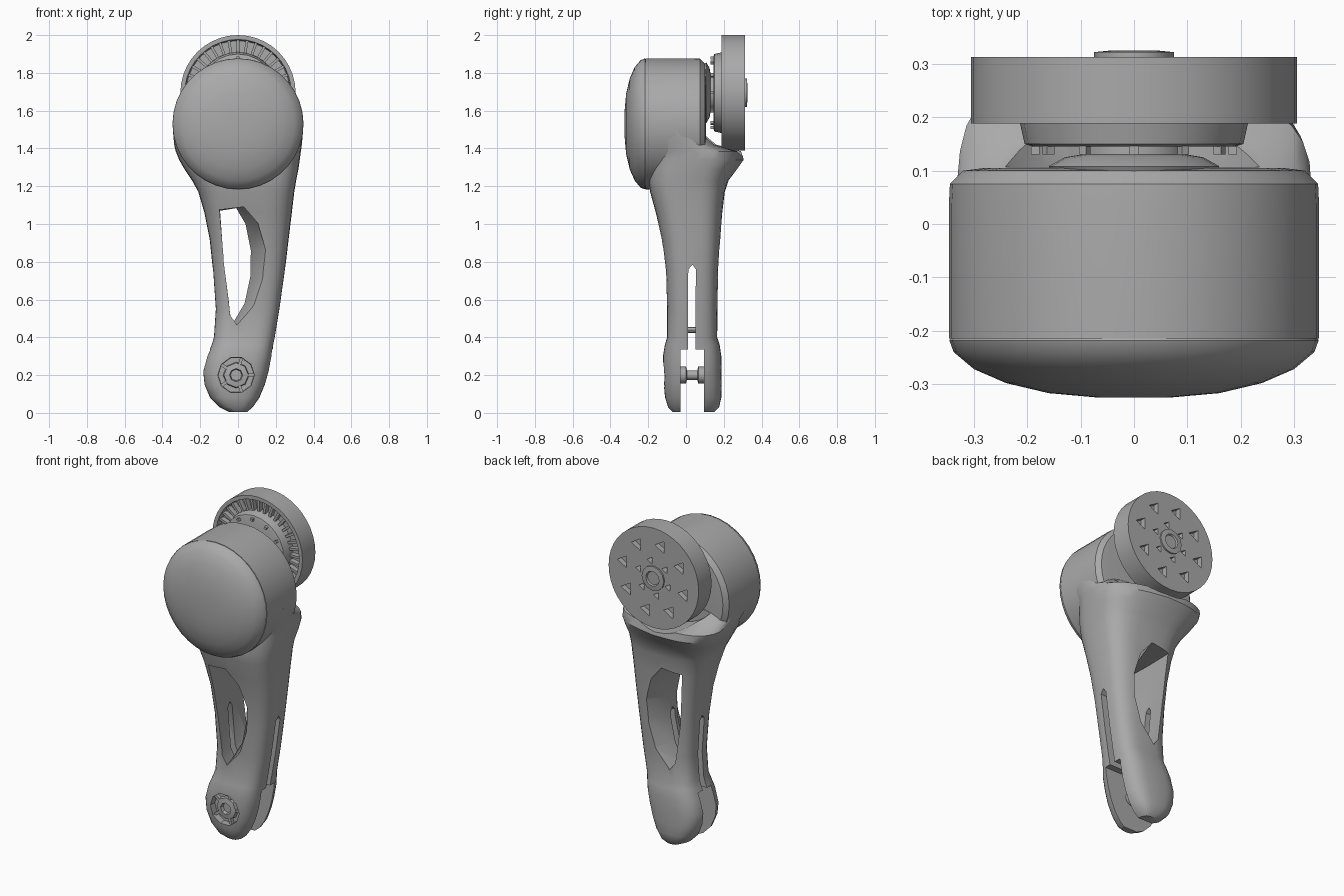
import bpy, bmesh, math
from mathutils import Matrix, Vector

if "Cube" in bpy.data.objects:
    bpy.data.objects.remove(bpy.data.objects["Cube"])

grey = bpy.data.materials.new("mid grey")
grey.use_nodes = True
grey.diffuse_color = (0.4, 0.4, 0.4, 1)
grey.node_tree.nodes["Principled BSDF"].inputs["Base Color"].default_value = (0.4, 0.4, 0.4, 1)

HOUSING_Z, WHEEL_Z, FOOT_X, FOOT_Z = 1.53, 1.695, -0.01, 0.2


def finish(bm, name):
    bmesh.ops.recalc_face_normals(bm, faces=bm.faces)
    mesh = bpy.data.meshes.new(name)
    bm.to_mesh(mesh)
    bm.free()
    ob = bpy.data.objects.new(name, mesh)
    bpy.context.collection.objects.link(ob)
    mesh.materials.append(grey)
    return ob


def loft(name, rings):
    """Skin a list of equal closed rings and cap both ends."""
    bm = bmesh.new()
    loops = [[bm.verts.new(p) for p in ring] for ring in rings]
    n = len(loops[0])
    for a, b in zip(loops, loops[1:]):
        for i in range(n):
            j = (i + 1) % n
            bm.faces.new((a[i], a[j], b[j], b[i]))
    bm.faces.new(loops[0])
    bm.faces.new(loops[-1])
    return finish(bm, name)


def lathe(name, profile, x=0, z=0, sides=36):
    """Turn (radius, y) pairs around an axis along y."""
    turns = [2 * math.pi * i / sides for i in range(sides)]
    return loft(name, [[(x + r * math.cos(t), y, z + r * math.sin(t)) for t in turns]
                       for r, y in profile])


def add_box(bm, size, centre, turn=0, pivot=(0, 0, 0)):
    m = (Matrix.Translation(pivot) @ Matrix.Rotation(turn, 4, 'Y')
         @ Matrix.Translation(centre) @ Matrix.Diagonal((*size, 1)))
    bmesh.ops.create_cube(bm, size=1, matrix=m)


def box(name, lo, hi):
    bm = bmesh.new()
    lo, hi = Vector(lo), Vector(hi)
    add_box(bm, hi - lo, (lo + hi) / 2)
    return finish(bm, name)


def cut(target, cutter):
    cutter.hide_render = True
    mod = target.modifiers.new("cut", 'BOOLEAN')
    mod.operation, mod.solver, mod.object = 'DIFFERENCE', 'EXACT', cutter
    bpy.context.view_layer.objects.active = target
    bpy.ops.object.modifier_apply(modifier=mod.name)
    bpy.data.objects.remove(cutter)


# Motor housing with a domed front cap
lathe("motor_housing", [(0.28, 0.105), (0.32, 0.10), (0.345, 0.075), (0.347, 0.035),
                        (0.347, -0.215)], z=HOUSING_Z)
lathe("housing_cap", [(0.335, -0.20), (0.346, -0.218), (0.338, -0.24), (0.30, -0.272),
                      (0.24, -0.298), (0.16, -0.317), (0.07, -0.325)], z=HOUSING_Z)

# Arm: rounded sections as (z, left x, right x, front y, back y, skew of the back lip)
sections = [
    (0.005, -0.05, 0.05, -0.07, 0.15, 0), (0.03, -0.10, 0.08, -0.095, 0.175, 0),
    (0.08, -0.15, 0.115, -0.11, 0.187, 0), (0.15, -0.18, 0.145, -0.12, 0.189, 0),
    (0.22, -0.187, 0.165, -0.122, 0.189, 0), (0.30, -0.165, 0.18, -0.122, 0.187, 0),
    (0.36, -0.14, 0.187, -0.112, 0.178, 0), (0.40, -0.128, 0.195, -0.10, 0.165, 0),
    (0.55, -0.118, 0.22, -0.10, 0.167, 0), (0.75, -0.132, 0.248, -0.108, 0.172, 0),
    (0.92, -0.15, 0.268, -0.13, 0.183, 0), (1.06, -0.178, 0.285, -0.16, 0.192, 0),
    (1.17, -0.21, 0.298, -0.19, 0.205, 0), (1.23, -0.243, 0.308, -0.20, 0.225, 0.01),
    (1.29, -0.283, 0.32, -0.20, 0.27, 0.03), (1.34, -0.312, 0.327, -0.20, 0.305, 0.05),
    (1.385, -0.33, 0.333, -0.20, 0.295, 0.06), (1.42, -0.338, 0.338, -0.20, 0.17, 0.02),
    (1.50, -0.345, 0.345, -0.20, 0.09, 0),
]


def section_ring(z, x0, x1, y0, y1, skew, sides=32):
    ring = []
    for i in range(sides):
        t = 2 * math.pi * i / sides
        c, s = math.cos(t), math.sin(t)
        u = math.copysign(abs(c) ** 0.62, c)
        v = math.copysign(abs(s) ** 0.62, s)
        y = (y0 + y1) / 2 + v * (y1 - y0) / 2 - skew * max(u, 0) * max(v, 0)
        ring.append(((x0 + x1) / 2 + u * (x1 - x0) / 2, y, z))
    return ring


arm = loft("arm", [section_ring(*s) for s in sections])

# Window through the arm, flaring towards front and back
window = [(-0.095, 1.07), (-0.01, 1.085), (0.04, 1.0), (0.068, 0.86), (0.065, 0.72),
          (0.035, 0.58), (-0.03, 0.47), (-0.055, 0.52), (-0.08, 0.8)]
flare = [(-0.4, 1.5), (-0.12, 1.5), (-0.01, 1.0), (0.06, 1.0), (0.18, 1.5), (0.5, 1.5)]
cut(arm, loft("window_cutter", [[(-0.09 + (x + 0.09) * k, y, 0.8 + (z - 0.8) * (0.96 + k * 0.04))
                                 for x, z in window] for y, k in flare]))

# Fork gap, slot above it, and the clearance under the wheel
cut(arm, box("fork_cutter", (-0.5, -0.03, -0.1), (0.5, 0.095, 0.335)))
cut(arm, loft("slot_cutter", [[(x, 0.01, 0.3), (x, 0.05, 0.3), (x, 0.052, 0.76),
                               (x, 0.035, 0.785), (x, 0.012, 0.76)] for x in (-0.5, 0.5)]))
cut(arm, lathe("wheel_cutter", [(0.335, 0.107), (0.335, 0.6)], z=WHEEL_Z))

# Bearing pocket in the front of the foot
cut(arm, lathe("pocket_cutter", [(0.105, -0.3), (0.095, -0.075)], FOOT_X, FOOT_Z, 10))
lathe("foot_bearing", [(0.07, -0.07), (0.065, -0.10), (0.035, -0.105), (0.03, -0.085)],
      FOOT_X, FOOT_Z, 8)
bm = bmesh.new()
for i in range(5):
    add_box(bm, (0.05, 0.025, 0.016), (0.075, -0.085, 0), i * math.tau / 5,
            (FOOT_X, 0, FOOT_Z))
finish(bm, "foot_spokes")

# Pins across the fork
lathe("foot_pin", [(0.045, -0.05), (0.045, 0.0), (0.025, 0.005), (0.025, 0.06),
                   (0.045, 0.065), (0.045, 0.12)], FOOT_X, FOOT_Z, 12)
lathe("stop_pin", [(0.016, -0.02), (0.016, 0.08)], 0.06, 0.44, 8)

# Gear neck between housing and wheel
lathe("neck_flange", [(0.15, 0.09), (0.16, 0.108), (0.13, 0.125), (0.10, 0.13), (0.10, 0.16)],
      z=WHEEL_Z, sides=24)
lathe("neck_gear", [(0.19, 0.145), (0.205, 0.15), (0.215, 0.195)], z=WHEEL_Z, sides=24)
bm = bmesh.new()
for i in range(12):
    add_box(bm, (0.016, 0.02, 0.016), (0.185, 0.14, 0), i * math.tau / 12, (0, 0, WHEEL_Z))
finish(bm, "neck_pegs")

# Wheel with a toothed groove in front and pockets behind
wheel = lathe("wheel", [(0.05, 0.19), (0.21, 0.19), (0.215, 0.228), (0.275, 0.228),
                        (0.282, 0.188), (0.305, 0.188), (0.305, 0.313), (0.05, 0.313)],
              z=WHEEL_Z, sides=40)
for count, radius, size in ((8, 0.21, 0.042), (6, 0.105, 0.024)):
    for i in range(count):
        a = math.tau * (i + 0.3) / count
        cut(wheel, lathe("hole_cutter", [(size, 0.28), (size, 0.4)],
                         radius * math.cos(a), WHEEL_Z + radius * math.sin(a), 3))
bm = bmesh.new()
for i in range(36):
    add_box(bm, (0.068, 0.032, 0.014), (0.246, 0.214, 0), i * math.tau / 36, (0, 0, WHEEL_Z))
finish(bm, "wheel_teeth")
lathe("wheel_hub", [(0.075, 0.30), (0.075, 0.322), (0.045, 0.325), (0.04, 0.316)],
      z=WHEEL_Z, sides=12)

# Smooth shading with crisp edges
bpy.ops.object.select_all(action='DESELECT')
for ob in bpy.context.collection.objects:
    if ob.type == 'MESH':
        ob.select_set(True)
        bpy.context.view_layer.objects.active = ob
bpy.ops.object.shade_smooth_by_angle(angle=math.radians(35))
